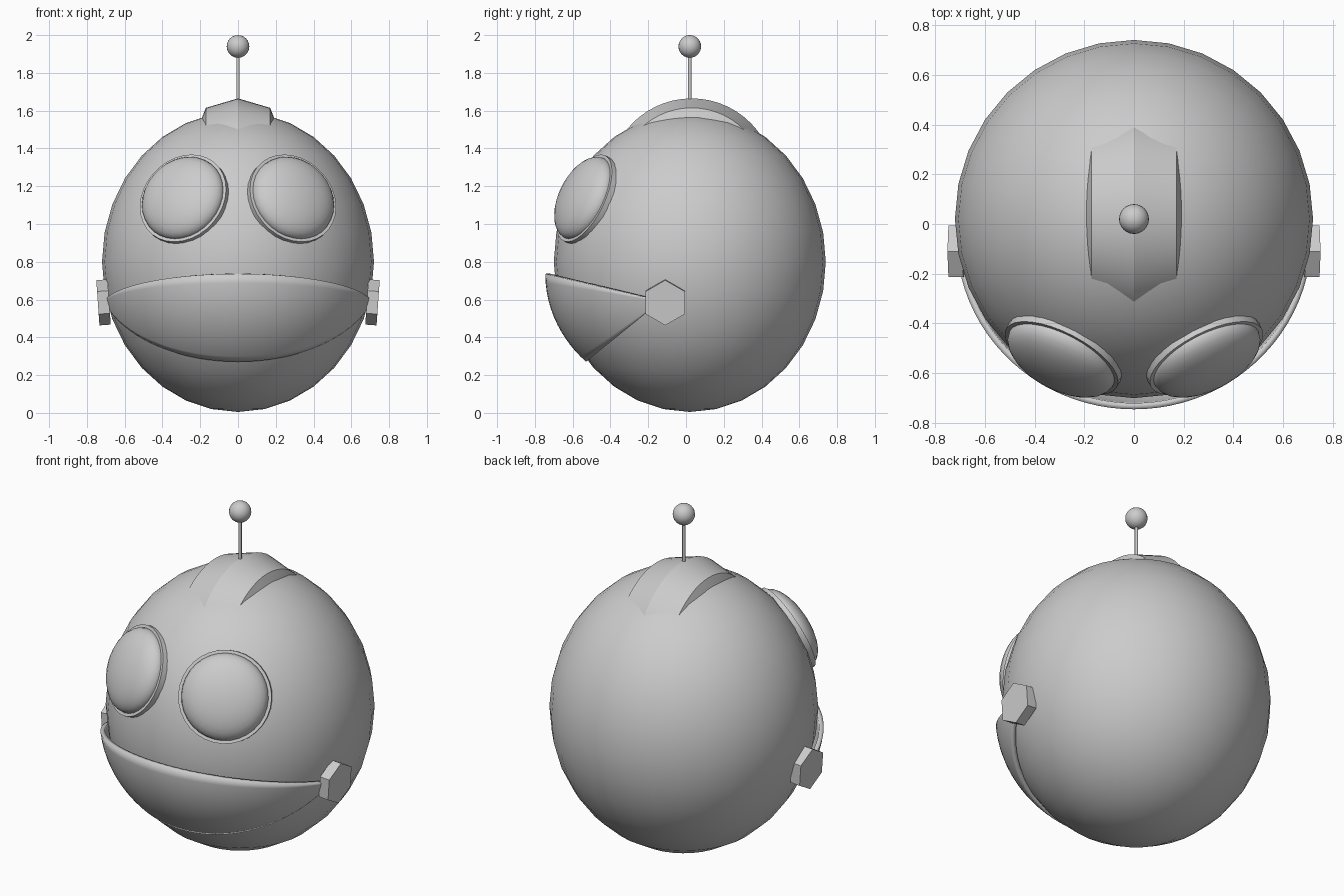
import bpy, bmesh, math
from mathutils import Matrix, Vector

cube = bpy.data.objects.get("Cube")
if cube:
    bpy.data.objects.remove(cube, do_unlink=True)

GREY = (0.6, 0.6, 0.6, 1.0)
grey = bpy.data.materials.new("plain_grey")
grey.use_nodes = True
grey.diffuse_color = GREY
grey.node_tree.nodes["Principled BSDF"].inputs["Base Color"].default_value = GREY


def finish(name, bm, smooth=True, angle=40):
    bmesh.ops.recalc_face_normals(bm, faces=bm.faces[:])
    mesh = bpy.data.meshes.new(name)
    bm.to_mesh(mesh)
    bm.free()
    mesh.materials.append(grey)
    ob = bpy.data.objects.new(name, mesh)
    bpy.context.collection.objects.link(ob)
    if smooth:
        bpy.ops.object.select_all(action='DESELECT')
        ob.select_set(True)
        bpy.context.view_layer.objects.active = ob
        bpy.ops.object.shade_smooth_by_angle(angle=math.radians(angle))
    return ob


def ellipsoid(name, matrix, segments=32, rings=16):
    bm = bmesh.new()
    bmesh.ops.create_uvsphere(bm, u_segments=segments, v_segments=rings,
                              radius=1, matrix=matrix)
    return finish(name, bm)


def cylinder(name, matrix, radius, depth, sides, smooth=True):
    bm = bmesh.new()
    bmesh.ops.create_cone(bm, cap_ends=True, segments=sides, radius1=radius,
                          radius2=radius, depth=depth, matrix=matrix)
    return finish(name, bm, smooth)


def scaled(x, y, z):
    return Matrix.Diagonal((x, y, z, 1))


# Head
centre = Vector((0, 0.02, 0.8))
radii = Vector((0.72, 0.72, 0.795))
ellipsoid("head", Matrix.Translation(centre) @ scaled(*radii))

# Domed eyes with rims, set square to the head surface, and hexagonal hinges
for side, label in ((1, "left"), (-1, "right")):
    ex, ez = 0.30 * side, 1.145
    dz = (ez - centre.z) / radii.z
    ey = centre.y - radii.y * math.sqrt(1 - (ex / radii.x) ** 2 - dz ** 2)
    point = Vector((ex, ey, ez))
    normal = Vector([(point[i] - centre[i]) / radii[i] ** 2 for i in range(3)]).normalized()
    frame = Matrix.Translation(point - normal * 0.02) @ normal.to_track_quat('Z', 'Y').to_matrix().to_4x4()
    ellipsoid(label + "_eye", frame @ scaled(0.235, 0.235, 0.10))
    cylinder(label + "_eye_rim", frame @ Matrix.Translation((0, 0, -0.02)), 0.252, 0.04, 32)

    hinge_frame = (Matrix.Translation((0.712 * side, -0.11, 0.585))
                   @ Matrix.Rotation(math.radians(90 + 4 * side), 4, 'Y')
                   @ Matrix.Rotation(math.radians(90), 4, 'Z'))
    cylinder(label + "_hinge", hinge_frame, 0.12, 0.06, 6, smooth=False)

# Jaw: wedge of an ellipsoid shell fanned out from the hinge line
pivot = Vector((0, -0.135, 0.59))
jaw_centre = Vector((0, 0, 0.735))
jaw_radii = Vector((0.74, 0.745, 0.66))
top_angle, bottom_angle = math.radians(13.5), math.radians(-39)
ROWS, COLS = 12, 40
bm = bmesh.new()
grid = []
for r in range(ROWS + 1):
    a = top_angle + (bottom_angle - top_angle) * r / ROWS
    row = []
    for c in range(COLS + 1):
        t = math.pi * (0.01 + 0.98 * c / COLS)
        ray = Vector((math.cos(t), -math.sin(t) * math.cos(a), math.sin(t) * math.sin(a)))
        p = Vector([(pivot[i] - jaw_centre[i]) / jaw_radii[i] for i in range(3)])
        d = Vector([ray[i] / jaw_radii[i] for i in range(3)])
        k = (-p.dot(d) + math.sqrt(p.dot(d) ** 2 - d.dot(d) * (p.dot(p) - 1))) / d.dot(d)
        row.append(bm.verts.new(pivot + ray * k))
    grid.append(row)
for upper, lower in zip(grid, grid[1:]):
    for c in range(COLS):
        bm.faces.new((upper[c], upper[c + 1], lower[c + 1], lower[c]))
jaw = finish("jaw", bm)
# Make the outward side the front so that the thickness grows inwards
if jaw.data.polygons[COLS // 2].normal.y > 0:
    jaw.data.flip_normals()
shell = jaw.modifiers.new("thickness", 'SOLIDIFY')
shell.thickness = 0.025
shell.offset = -1

# Crest: ridged band turned about a sideways axis
bm = bmesh.new()
profile = [(-0.19, 0.34), (-0.17, 0.39), (0, 0.44), (0.17, 0.39), (0.19, 0.34)]
points = [bm.verts.new((x, 0.03, 1.225 + r)) for x, r in profile]
edges = [bm.edges.new(pair) for pair in zip(points, points[1:])]
arc = math.radians(130)
bmesh.ops.rotate(bm, verts=points, cent=(0, 0.03, 1.225),
                 matrix=Matrix.Rotation(-arc / 2, 3, 'X'))
bmesh.ops.spin(bm, geom=points + edges, cent=(0, 0.03, 1.225), axis=(1, 0, 0),
               angle=arc, steps=20)
crest = finish("crest", bm, angle=25)
if crest.data.polygons[len(crest.data.polygons) // 2].normal.z < 0:
    crest.data.flip_normals()

# Antenna
cylinder("antenna_rod", Matrix.Translation((0, 0.02, 1.75)), 0.009, 0.34, 12)
ellipsoid("antenna_ball", Matrix.Translation((0, 0.02, 1.94)) @ scaled(0.06, 0.06, 0.06), 24, 12)
